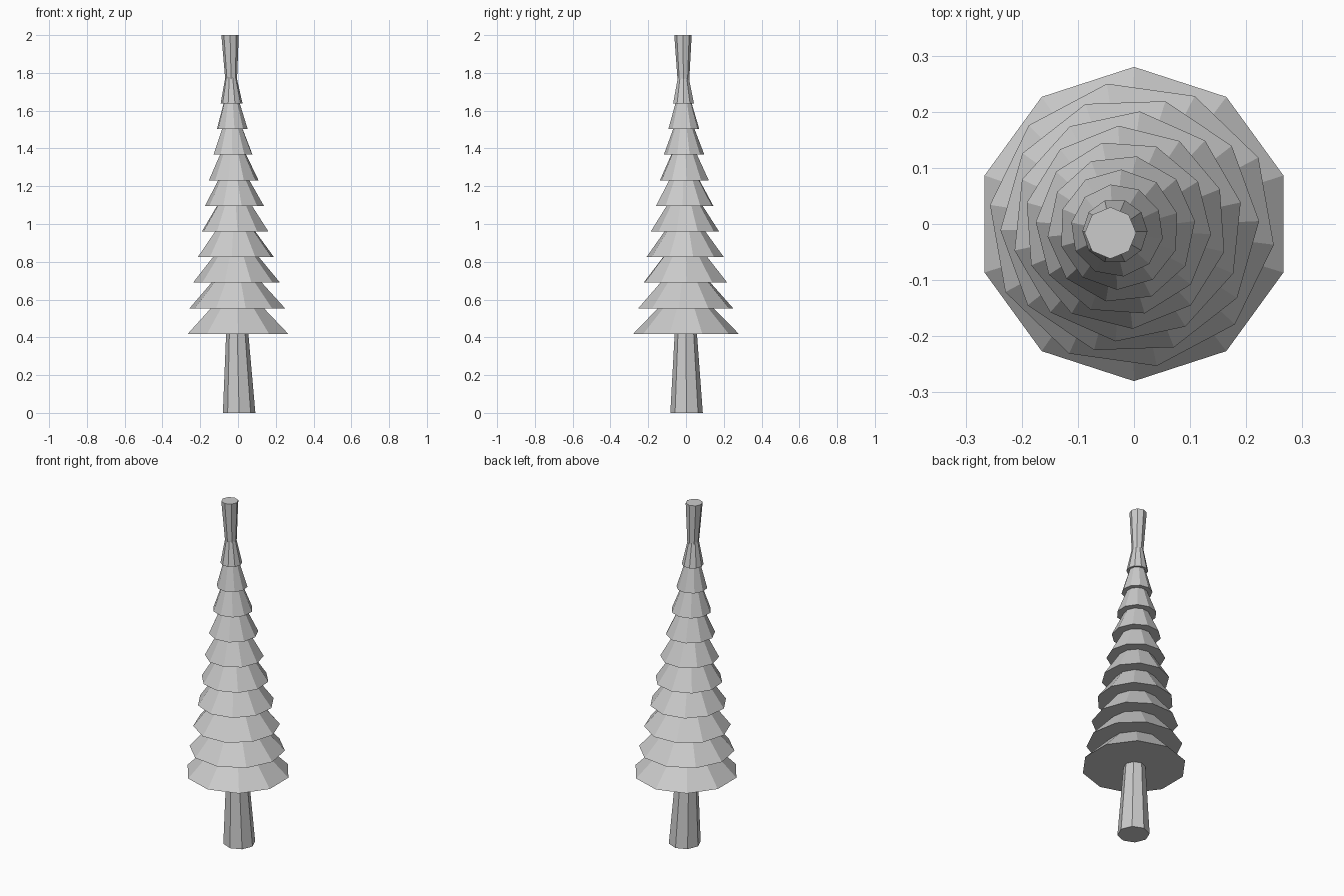
import bpy, bmesh, math
from mathutils import Vector

cube = bpy.data.objects.get("Cube")
if cube:
    bpy.data.objects.remove(cube, do_unlink=True)

# Single flat grey
grey = bpy.data.materials.new("light_grey")
grey.use_nodes = True
colour = (0.6, 0.6, 0.6, 1)
grey.diffuse_color = colour
grey.node_tree.nodes["Principled BSDF"].inputs["Base Color"].default_value = colour


def loft(name, sides, turn, rings):
    """Flat-shaded solid through (centre, radius) rings, capped at both ends."""
    bm = bmesh.new()
    loops = []
    for centre, radius in rings:
        loop = []
        for i in range(sides):
            a = turn + math.tau * i / sides
            offset = Vector((math.cos(a), math.sin(a), 0)) * radius
            loop.append(bm.verts.new(centre + offset))
        loops.append(loop)
    for low, high in zip(loops, loops[1:]):
        for i in range(sides):
            j = (i + 1) % sides
            bm.faces.new((low[i], low[j], high[j], high[i]))
    bm.faces.new(loops[0][::-1])
    bm.faces.new(loops[-1])
    mesh = bpy.data.meshes.new(name)
    bm.to_mesh(mesh)
    bm.free()
    mesh.materials.append(grey)
    obj = bpy.data.objects.new(name, mesh)
    bpy.context.collection.objects.link(obj)


# Leaning trunk: narrows inside the branches, then flares out at the tip
base, tip = Vector((0.006, 0.003, 0)), Vector((-0.042, -0.016, 2))
pinch = base.lerp(tip, 0.65)
loft("trunk", 8, math.pi / 2, [(base, 0.086), (pinch, 0.002), (tip, 0.046)])

# Ten branch tiers, each smaller, shifted and twisted from the one below
TIERS = 10
first, last = Vector((0, 0, 0.418)), Vector((-0.034, -0.013, 1.638))
lean = (tip - base) / 2
for n in range(TIERS):
    t = n / (TIERS - 1)
    centre = first.lerp(last, t)
    radius = 0.28 + (0.058 - 0.28) * t
    loft(f"branch_tier_{n + 1}", 10, math.radians(90 + 10 * n),
         [(centre, radius), (centre + lean * 0.27, radius * 0.06)])
